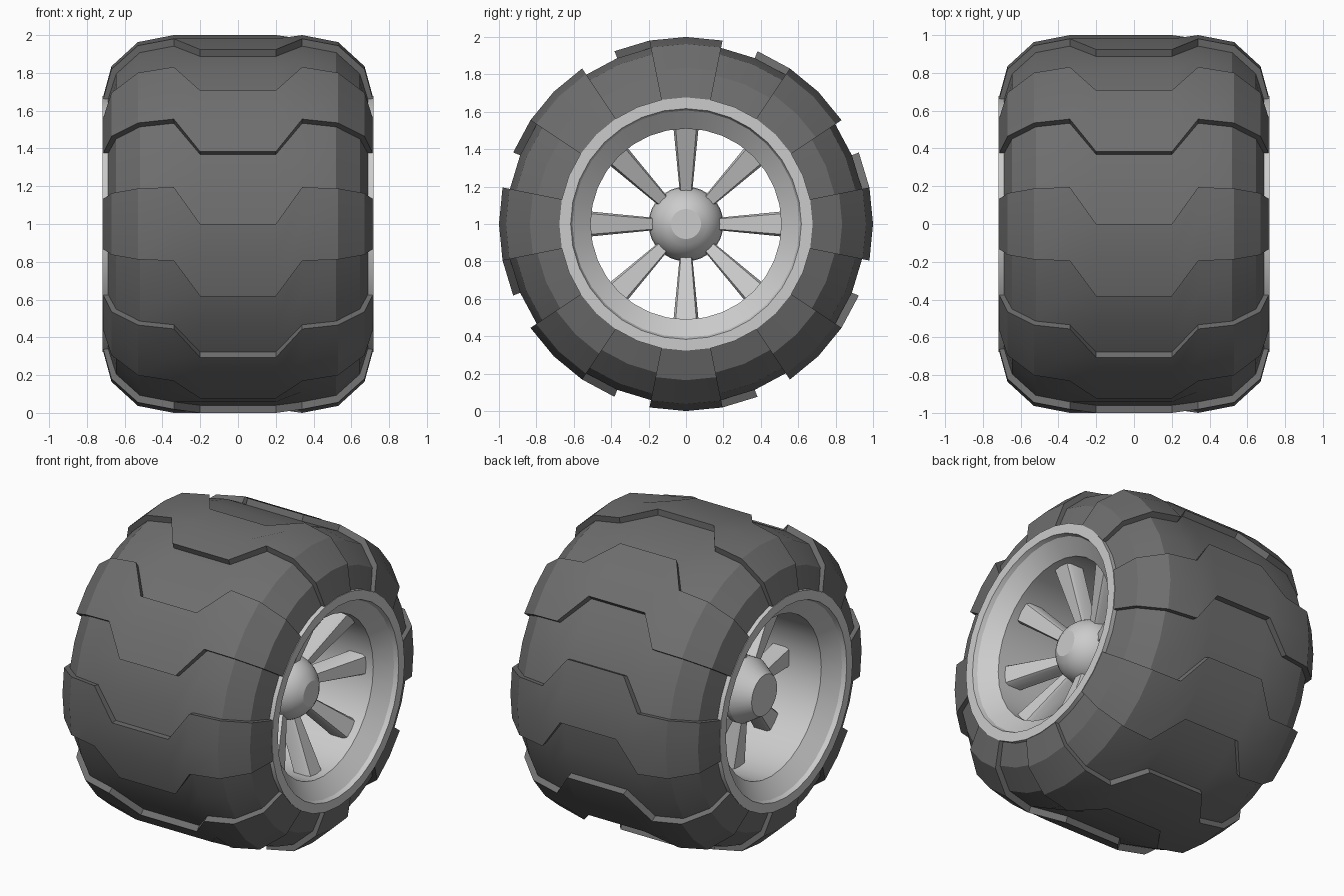
import bpy, bmesh, math

if "Cube" in bpy.data.objects:
    bpy.data.objects.remove(bpy.data.objects["Cube"])

STEP = math.radians(11.25)   # 32 columns around the axle
N = 32


def ring_point(x, r, t):
    """Point at angle t from the top, turning towards +y, axle along x."""
    return (x, r * math.sin(t), 1 + r * math.cos(t))


def finish(name, bm, angle, color=None):
    bmesh.ops.remove_doubles(bm, verts=bm.verts[:], dist=0.0005)
    bmesh.ops.recalc_face_normals(bm, faces=bm.faces[:])
    me = bpy.data.meshes.new(name)
    bm.to_mesh(me)
    bm.free()
    ob = bpy.data.objects.new(name, me)
    bpy.context.collection.objects.link(ob)
    if color:
        mat = bpy.data.materials.new(name + "_material")
        mat.diffuse_color = color
        mat.use_nodes = True
        mat.node_tree.nodes["Principled BSDF"].inputs["Base Color"].default_value = mat.diffuse_color
        me.materials.append(mat)
    bpy.ops.object.select_all(action='DESELECT')
    ob.select_set(True)
    bpy.context.view_layer.objects.active = ob
    bpy.ops.object.shade_smooth_by_angle(angle=math.radians(angle))
    return ob


def quad(bm, pts):
    bm.faces.new([bm.verts.new(p) for p in pts])


def revolve(name, profile, angle, closed):
    bm = bmesh.new()
    rings = [[bm.verts.new(ring_point(x, r, j * STEP)) for j in range(N)]
             for x, r in profile]
    pairs = list(zip(rings, rings[1:]))
    if closed:
        pairs.append((rings[-1], rings[0]))
    else:
        bm.faces.new(rings[0])
        bm.faces.new(rings[-1])
    for a, b in pairs:
        for j in range(N):
            k = (j + 1) % N
            bm.faces.new((a[j], a[k], b[k], b[j]))
    return finish(name, bm, angle)


# Tyre: half profiles (x, radius, twist) for raised blocks and the grooves between
raised = [(.20, 1.0, 0), (.34, 1.0, 1), (.53, .963, 1), (.67, .835, 1),
          (.715, .67, 1), (.60, .64, 1)]
groove = [(.20, .96, 0), (.34, .96, 1), (.52, .925, 1), (.645, .81, 1),
          (.69, .665, 1), (.60, .64, 1)]


def full(half):
    return [(-x, r, w) for x, r, w in reversed(half)] + half


levels = [full(raised), full(groove)]


def tread(level, i, j):
    x, r, w = levels[level][i % 12]
    return ring_point(x, r, (j - 2 + w) * STEP)


bm = bmesh.new()
for j in range(N):
    level = 0 if j % 4 < 2 else 1
    for i in range(12):
        quad(bm, [tread(level, i, j), tread(level, i + 1, j),
                  tread(level, i + 1, j + 1), tread(level, i, j + 1)])
    if j % 2 == 0:      # step wall between block and groove
        for i in range(11):
            quad(bm, [tread(0, i, j), tread(0, i + 1, j),
                      tread(1, i + 1, j), tread(1, i, j)])
finish("tyre", bm, 18, (.155, .155, .155, 1))

# Rim: flat lip, short cone, then a straight barrel open through the middle
lip = [(.61, .51), (.69, .607), (.717, .617), (.717, .677), (.66, .672)]
revolve("rim", lip + [(-x, r) for x, r in reversed(lip)], 25, True)

# Hub with a dome on the right and a blunt cone on the left
dome = [(.34 + .2 * math.sin(a), .2 * math.cos(a))
        for a in (math.radians(66.4 * k / 6) for k in range(7))]
revolve("hub", [(-.56, .13), (-.45, .2)] + dome, 25, False)


# Spokes: tapered bars with slightly chamfered outward faces
def spokes(name, side, hub_x, rim_x, depth):
    bm = bmesh.new()
    for s in range(8):
        t = math.radians(45 * s)
        ends = []
        for r, x, w in ((.17, hub_x, .033), (.512, rim_x, .067)):
            section = [(x, -w * .82), (x, w * .82), (x - side * .02, w),
                       (x - side * depth, w), (x - side * depth, -w),
                       (x - side * .02, -w)]
            ends.append([bm.verts.new((px,
                                       r * math.sin(t) + p * math.cos(t),
                                       1 + r * math.cos(t) - p * math.sin(t)))
                         for px, p in section])
        a, b = ends
        bm.faces.new(a)
        bm.faces.new(b)
        for k in range(6):
            m = (k + 1) % 6
            bm.faces.new((a[k], a[m], b[m], b[k]))
    finish(name, bm, 50)


spokes("right_spokes", 1, .42, .56, .11)
spokes("left_spokes", -1, -.42, -.38, .11)
